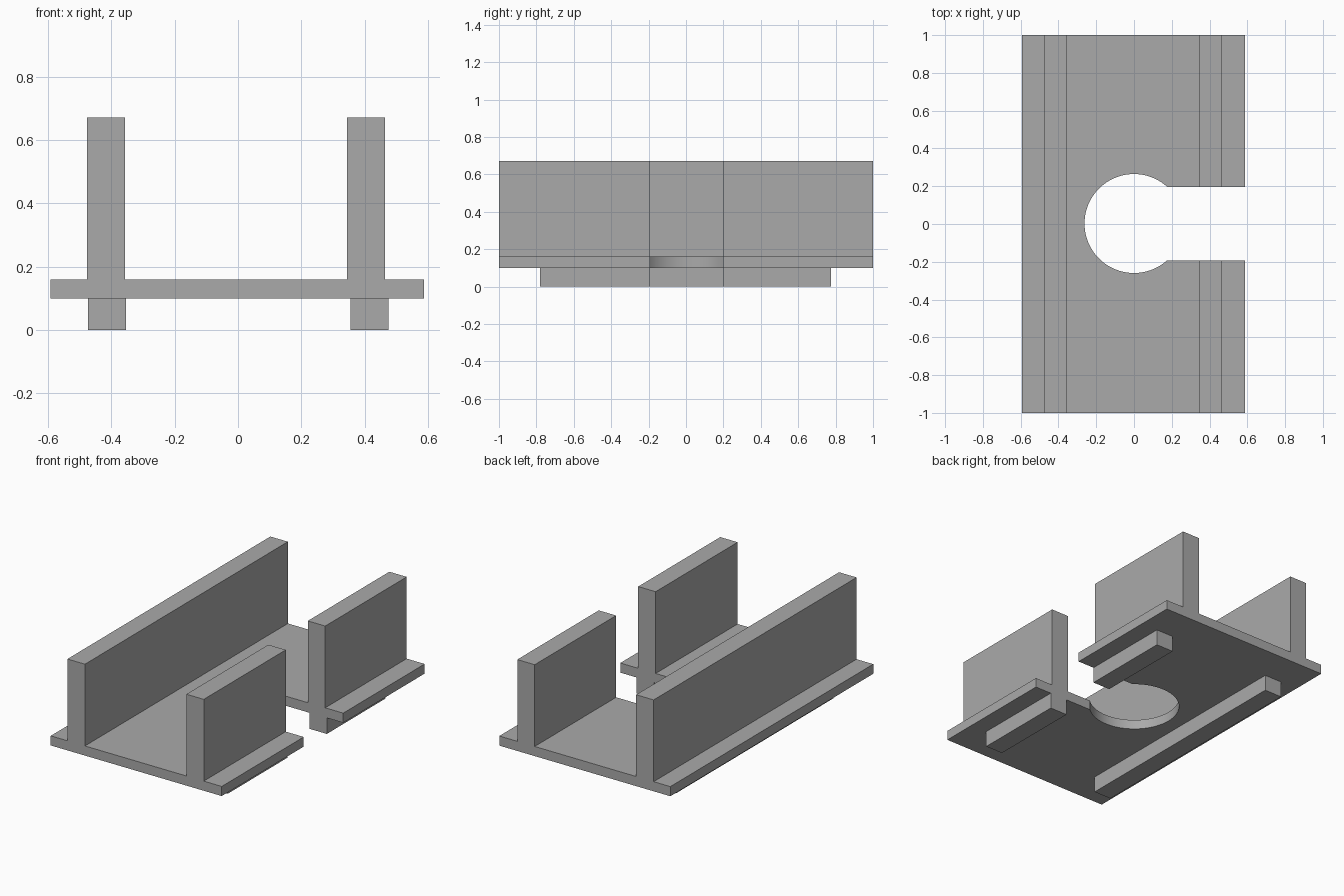
import bpy, bmesh, math
from mathutils import Vector

cube = bpy.data.objects.get("Cube")
if cube:
    bpy.data.objects.remove(cube, do_unlink=True)

grey = bpy.data.materials.new("plain grey")
grey.use_nodes = True
colour = (0.4, 0.4, 0.4, 1)
grey.diffuse_color = colour
grey.node_tree.nodes["Principled BSDF"].inputs["Base Color"].default_value = colour


def extrude_outline(name, points, direction):
    """Closed prism from a planar outline."""
    bm = bmesh.new()
    face = bm.faces.new([bm.verts.new(p) for p in points])
    grown = bmesh.ops.extrude_face_region(bm, geom=[face])
    verts = [g for g in grown["geom"] if isinstance(g, bmesh.types.BMVert)]
    bmesh.ops.translate(bm, verts=verts, vec=Vector(direction))
    bmesh.ops.recalc_face_normals(bm, faces=bm.faces)
    mesh = bpy.data.meshes.new(name)
    bm.to_mesh(mesh)
    bm.free()
    mesh.materials.append(grey)
    obj = bpy.data.objects.new(name, mesh)
    bpy.context.collection.objects.link(obj)
    return obj


def box(name, x0, x1, y0, y1, z0, z1):
    outline = [(x0, y0, z0), (x1, y0, z0), (x1, y1, z0), (x0, y1, z0)]
    return extrude_outline(name, outline, (0, 0, z1 - z0))


bottom, floor, top = 0.1, 0.16, 0.67
slot_front, slot_back = -0.192, 0.197
slot_mid = (slot_front + slot_back) / 2

# Base plate with two upright walls, one cross-section run front to back
section = [(-0.592, bottom), (0.588, bottom), (0.588, floor),
           (0.464, floor), (0.464, top), (0.344, top), (0.344, floor),
           (-0.356, floor), (-0.356, top), (-0.477, top), (-0.477, floor),
           (-0.592, floor)]
channel = extrude_outline("channel_body", [(x, -1, z) for x, z in section], (0, 2, 0))

# Keyhole cutter: round opening joined to a slot through the left side
radius = 0.262
mouth = math.asin((slot_back - slot_mid) / radius)
steps = 72
keyhole = []
for i in range(steps + 1):
    a = mouth + (2 * math.pi - 2 * mouth) * i / steps
    keyhole.append((radius * math.cos(a), slot_mid + radius * math.sin(a), -0.5))
keyhole += [(1, slot_front, -0.5), (1, slot_back, -0.5)]
cutter = extrude_outline("keyhole_cutter", keyhole, (0, 0, 2))
cutter.hide_render = True

cut = channel.modifiers.new("keyhole", 'BOOLEAN')
cut.operation = 'DIFFERENCE'
cut.solver = 'EXACT'
cut.object = cutter
bpy.context.view_layer.objects.active = channel
bpy.ops.object.select_all(action='DESELECT')
channel.select_set(True)
bpy.ops.object.modifier_apply(modifier=cut.name)
bpy.data.objects.remove(cutter, do_unlink=True)
bpy.ops.object.shade_smooth_by_angle(angle=math.radians(30))

# Runners under the plate
box("right_runner", -0.473, -0.353, -0.78, 0.775, 0, bottom)
box("left_front_runner", 0.355, 0.475, -0.78, slot_front, 0, bottom)
box("left_back_runner", 0.355, 0.475, slot_back, 0.775, 0, bottom)
